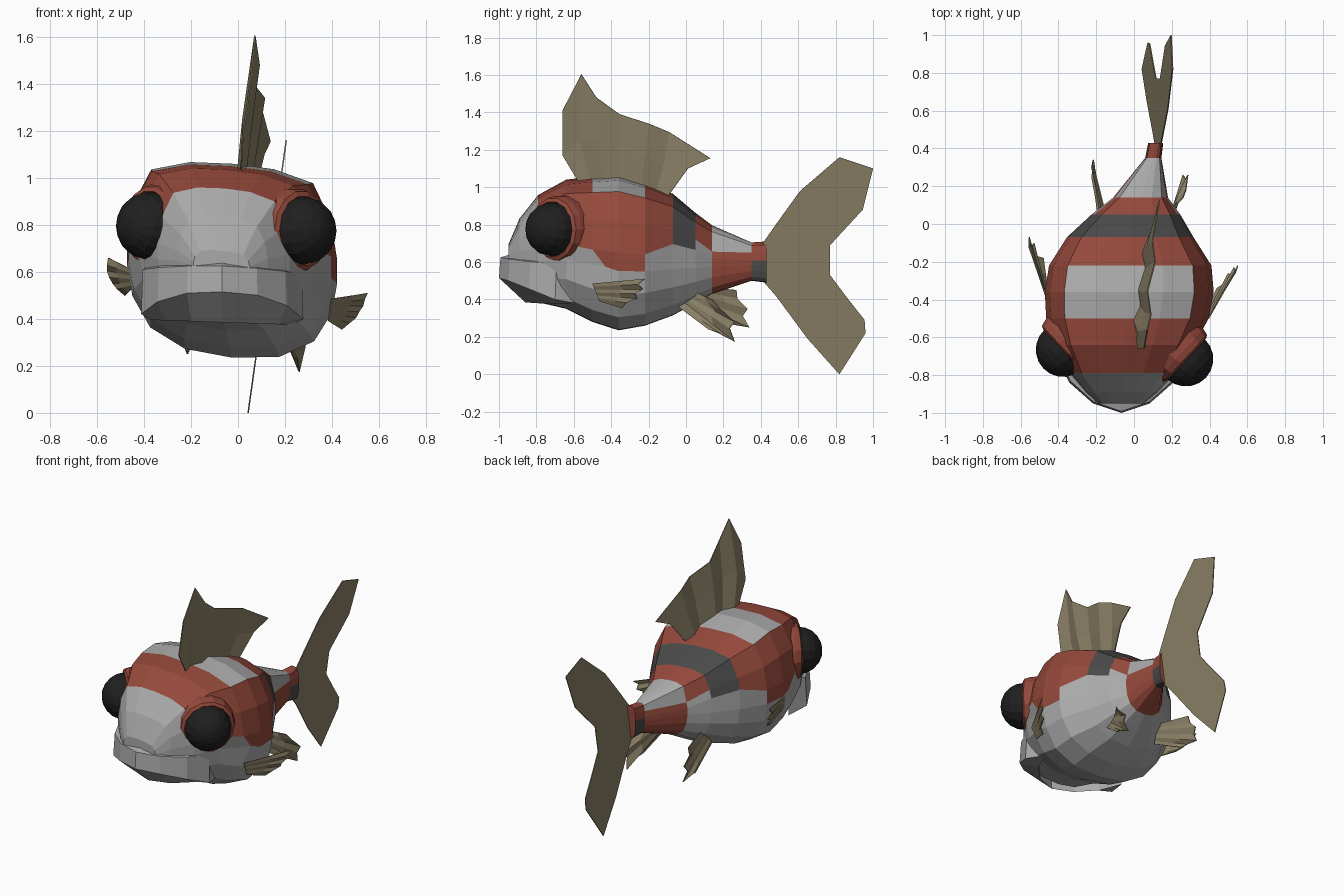
import bpy, bmesh, math
from mathutils import Vector

if "Cube" in bpy.data.objects:
    bpy.data.objects.remove(bpy.data.objects["Cube"])


def material(name, rgb):
    m = bpy.data.materials.new(name)
    m.diffuse_color = (*rgb, 1)
    m.use_nodes = True
    m.node_tree.nodes["Principled BSDF"].inputs["Base Color"].default_value = m.diffuse_color
    return m


WHITE = material("pale_grey", (0.40, 0.40, 0.40))
RED = material("brick_red", (0.30, 0.066, 0.044))
DARK = material("dark_grey", (0.068, 0.068, 0.068))
BLACK = material("eye_black", (0.014, 0.014, 0.014))
FIN = material("fin_olive", (0.262, 0.222, 0.135))


def finish(name, bm, mats):
    bmesh.ops.recalc_face_normals(bm, faces=bm.faces)
    me = bpy.data.meshes.new(name)
    bm.to_mesh(me)
    bm.free()
    for m in mats:
        me.materials.append(m)
    ob = bpy.data.objects.new(name, me)
    bpy.context.collection.objects.link(ob)
    return ob


def grid(bm, rows, closed=False):
    """Quads between successive rows of points; returns vertex rows and (face, row, column)."""
    vs = [[bm.verts.new(p) for p in r] for r in rows]
    faces = []
    for i in range(len(vs) - 1):
        n = len(vs[i])
        for j in range(n if closed else n - 1):
            k = (j + 1) % n
            faces.append((bm.faces.new((vs[i][j], vs[i][k], vs[i + 1][k], vs[i + 1][j])), i, j))
    return vs, faces


# Body: lofted half profile, mirrored, gently bent and rolled
PROFILE = [(0, 1), (.4, .98), (.77, .87), (.94, .5), (1, .1), (1, -.14), (.95, -.45),
           (.78, -.76), (.45, -.95), (0, -1)]
# y, centre x, half width, top, bottom, colours of bands from the back downwards
STATIONS = [
    (-.95, -.07, .12, .69, .56, ""),
    (-.89, -.065, .19, .83, .48, ""),
    (-.79, -.06, .28, .955, .385, "RRR"),
    (-.64, -.05, .37, 1.035, .35, "RRRR"),
    (-.50, -.035, .43, 1.05, .28, "WWRRR"),
    (-.36, -.025, .447, 1.06, .235, "WWRRR"),
    (-.22, -.02, .43, 1.02, .26, "RRRR"),
    (-.07, -.02, .335, .96, .315, "DDDD"),
    (.05, .01, .235, .86, .38, "RRR"),
    (.14, .035, .145, .795, .43, "WWWRRRRRR"),
    (.35, .102, .043, .705, .50, "RRRRDDDDD"),
    (.43, .115, .04, .71, .49, ""),
]
BANDS = len(PROFILE) - 1
loop = PROFILE + [(-u, v) for u, v in PROFILE[-2:0:-1]]
rings = []
for y, cx, w, top, bot, _ in STATIONS:
    mid, h = (top + bot) / 2, (top - bot) / 2
    ring = []
    for u, v in loop:
        dy = 0
        if v == .1 and -.1 < y < .1:      # dark band ends higher up
            v = .27
        if v == .5 and y == .14:          # pale saddle on the tail root
            v = .3
        if v == -.14 and y == -.50:       # slanted front edge of the flank patch
            dy = .07
        ring.append((cx + u * w, y + dy, mid + v * h - .085 * u * w))
    rings.append(ring)
bm = bmesh.new()
vs, faces = grid(bm, rings, closed=True)
for f, i, j in faces:
    band = j if j < BANDS else 2 * BANDS - 1 - j
    f.material_index = "WRD".index(STATIONS[i][5].ljust(BANDS, "W")[band])
bm.faces.new(vs[0])
bm.faces.new(vs[-1]).material_index = 1
finish("body", bm, [WHITE, RED, DARK])

# Lip: overhanging curved band around the snout
HALF = [(.345, -.70, .60, .41), (.275, -.84, .61, .465), (.15, -.95, .62, .505), (0, -1.0, .625, .515)]
arc = HALF + [(-x, y, a, b) for x, y, a, b in HALF[-2::-1]]
rows = []
for x, y, top, low in arc:
    c = -.067
    tilt = -.03 * x
    rows.append([(c + x * .82, y + .11, top + .03 + tilt), (c + x * .98, y + .008, top + tilt),
                 (c + x, y, low + tilt), (c + x * .88, y + .14, .385 + tilt)])
bm = bmesh.new()
vs, _ = grid(bm, rows, closed=True)
bm.faces.new(vs[0])
bm.faces.new(vs[-1])
finish("upper_lip", bm, [WHITE])

# Eyes and sockets
for side, centre in (("right", (.275, -.715, .775)), ("left", (-.375, -.665, .795))):
    centre = Vector(centre)
    axis = Vector((.73 if side == "right" else -.73, -.68, 0))
    across = axis.cross(Vector((0, 0, 1)))
    bm = bmesh.new()
    bmesh.ops.create_uvsphere(bm, u_segments=16, v_segments=10, radius=.145)
    eye = finish(side + "_eye", bm, [BLACK])
    eye.rotation_euler = axis.to_track_quat('Z', 'Y').to_euler()
    eye.location = centre
    rings = []
    for r, d in ((.185, -.13), (.18, -.04), (.17, -.005), (.15, .005), (.13, -.03)):
        rings.append([centre + axis * d + across * (r * math.cos(a)) + Vector((0, 0, r * math.sin(a)))
                      for a in (k * math.tau / 14 for k in range(14))])
    bm = bmesh.new()
    grid(bm, rings, closed=True)
    finish(side + "_eye_socket", bm, [RED])


# Fins: thin sheets
def thicken(ob):
    mod = ob.modifiers.new("thickness", 'SOLIDIFY')
    mod.thickness = .006
    mod.offset = 0


# Tail fin: forked sheet leaning to one side, rows of trailing and leading edge (y, z)
TAIL = [
    [(1.0, 1.10), (.82, 1.16)],
    [(.945, .88), (.61, .98)],
    [(.77, .69), (.48, .80)],
    [(.77, .61), (.41, .70)],
    [(.77, .53), (.41, .50)],
    [(.86, .41), (.48, .42)],
    [(.955, .29), (.65, .19)],
    [(.96, .22), (.82, 0)],
]
bm = bmesh.new()
grid(bm, [[(.127 + (z - .6) * .14, y, z) for y, z in r] for r in TAIL])
thicken(finish("tail_fin", bm, [FIN]))

# Dorsal fin: pleated columns of root, middle and tip (y, z)
COLUMNS = [
    [(-.57, 1.02), (-.66, 1.17), (-.66, 1.41)],
    [(-.50, 1.00), (-.57, 1.25), (-.56, 1.605)],
    [(-.43, 1.00), (-.47, 1.25), (-.48, 1.48)],
    [(-.35, 1.00), (-.36, 1.20), (-.355, 1.39)],
    [(-.24, .96), (-.22, 1.17), (-.20, 1.34)],
    [(-.17, .94), (-.12, 1.12), (-.09, 1.295)],
    [(-.12, .92), (.01, 1.10), (.13, 1.155)],
]
bm = bmesh.new()
grid(bm, [[(.107 + .15 * y + .14 * (z - 1.17) + .012 * (-1) ** i, y, z) for y, z in c]
          for i, c in enumerate(COLUMNS)])
thicken(finish("dorsal_fin", bm, [FIN]))


# Paired fins: pleated fans from a root line to a row of tips
def fan(name, root_a, root_b, tips, notch):
    a, b = Vector(root_a), Vector(root_b)
    tips = [Vector(t) for t in tips]
    n = 2 * len(tips) - 1
    rows = []
    for k in range(n):
        root = a.lerp(b, k / (n - 1))
        if k % 2:
            tip = root.lerp((tips[k // 2] + tips[k // 2 + 1]) / 2, notch)
            tip.x += math.copysign(.014, a.x)
        else:
            tip = tips[k // 2]
        rows.append([root, root.lerp(tip, .6), tip])
    bm = bmesh.new()
    grid(bm, rows)
    thicken(finish(name, bm, [FIN]))


fan("right_pectoral_fin", (.395, -.50, .485), (.385, -.46, .39),
    [(.55, -.22, .51), (.53, -.23, .455), (.50, -.26, .405), (.44, -.34, .355)], .88)
fan("left_pectoral_fin", (-.455, -.42, .61), (-.45, -.40, .53),
    [(-.55, -.10, .66), (-.555, -.07, .605), (-.53, -.10, .55), (-.48, -.18, .50)], .88)
fan("right_pelvic_fin", (.18, -.04, .36), (.16, .03, .45),
    [(.235, .12, .24), (.26, .26, .175), (.285, .26, .28), (.26, .14, .40)], .9)
fan("left_pelvic_fin", (-.18, -.02, .37), (-.15, .05, .47),
    [(-.21, .20, .26), (-.215, .34, .25), (-.215, .33, .35), (-.205, .27, .45)], .9)
